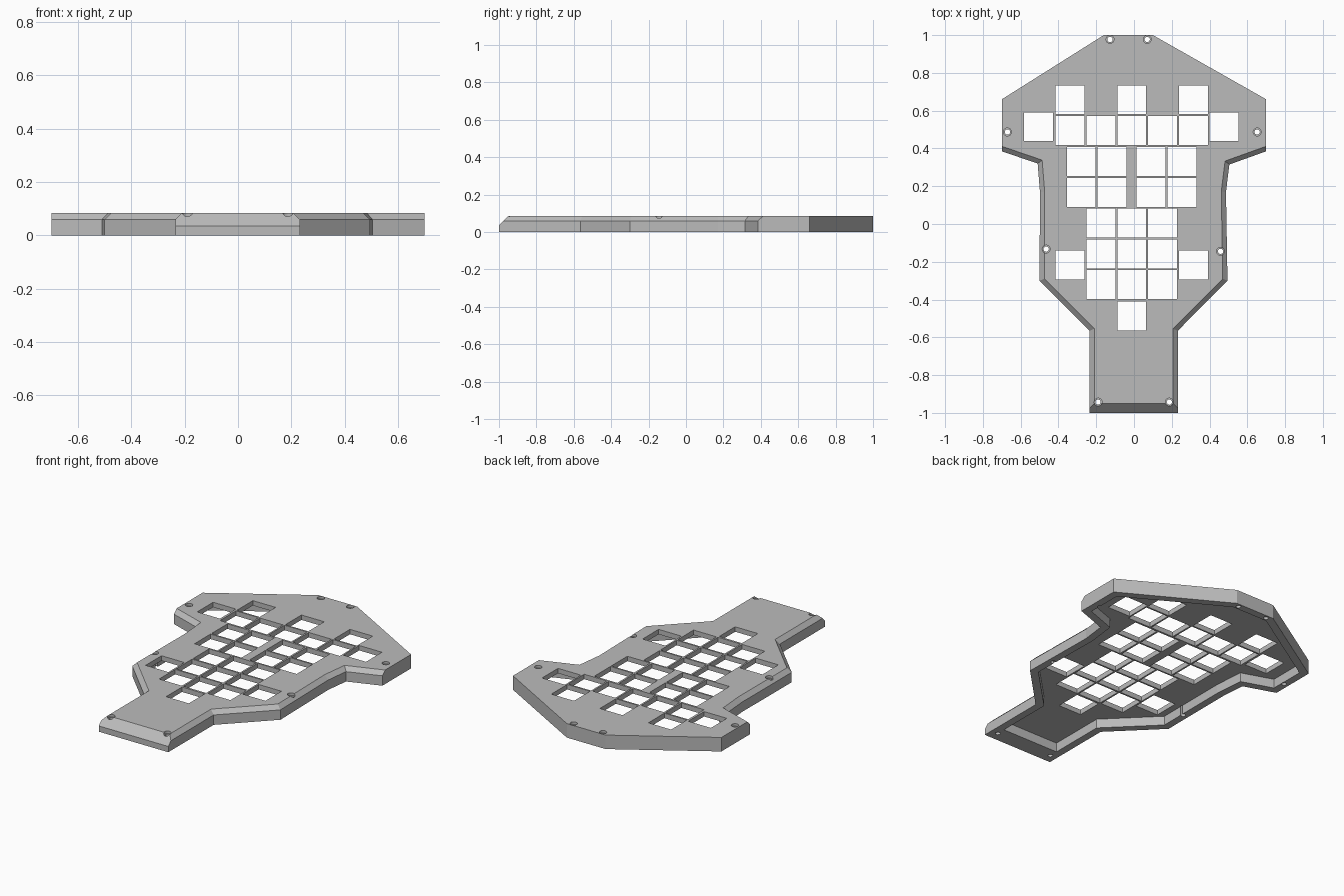
import bpy, bmesh
from mathutils import Vector, Matrix

HEIGHT, SHOULDER, PLATE_UNDERSIDE = 0.085, 0.06, 0.055
KEY, PITCH = 0.153, 0.163

cube = bpy.data.objects.get("Cube")
if cube:
    bpy.data.objects.remove(cube, do_unlink=True)

grey = bpy.data.materials.new("mid_grey")
grey.use_nodes = True
grey.diffuse_color = (0.5, 0.5, 0.5, 1)
grey.node_tree.nodes["Principled BSDF"].inputs["Base Color"].default_value = (0.5, 0.5, 0.5, 1)

# Outline, counter-clockwise from the front right corner; each corner starts an edge
# of the given kind
outline = [
    (-0.235, -1, "front"), (0.232, -1, "side"), (0.232, -0.565, "side"),
    (0.495, -0.3, "side"), (0.487, 0.17, "side"), (0.505, 0.315, "side"),
    (0.7, 0.385, "back"), (0.7, 0.66, "back"), (0.1, 1, "back"),
    (-0.16, 1, "back"), (-0.7, 0.66, "back"), (-0.7, 0.385, "side"),
    (-0.51, 0.32, "side"), (-0.498, 0.17, "side"), (-0.5, -0.3, "side"),
    (-0.235, -0.565, "side"),
]


def inset(offsets):
    """Move every outline edge inward by the offset of its kind."""
    pts = [Vector(p[:2]) for p in outline]
    lines = []
    for i, p in enumerate(pts):
        d = (pts[(i + 1) % len(pts)] - p).normalized()
        lines.append((p + Vector((-d.y, d.x)) * offsets[outline[i][2]], d))
    result = []
    for i, (q, e) in enumerate(lines):
        p, d = lines[i - 1]
        cross = d.x * e.y - d.y * e.x
        w = q - p
        result.append(p + d * ((w.x * e.y - w.y * e.x) / cross))
    return result


def new_object(name, bm):
    bmesh.ops.recalc_face_normals(bm, faces=bm.faces)
    mesh = bpy.data.meshes.new(name)
    bm.to_mesh(mesh)
    bm.free()
    obj = bpy.data.objects.new(name, mesh)
    bpy.context.collection.objects.link(obj)
    mesh.materials.append(grey)
    return obj


def loft(name, layers):
    """Closed solid through matching rings of (points, height)."""
    bm = bmesh.new()
    rings = [[bm.verts.new((p.x, p.y, z)) for p in pts] for pts, z in layers]
    n = len(rings[0])
    for low, high in zip(rings, rings[1:]):
        for i in range(n):
            j = (i + 1) % n
            bm.faces.new((low[i], low[j], high[j], high[i]))
    bm.faces.new(rings[0][::-1])
    bm.faces.new(rings[-1])
    return new_object(name, bm)


def add_box(bm, centre, size):
    bmesh.ops.create_cube(bm, size=1, matrix=Matrix.Translation(centre) @ Matrix.Diagonal((*size, 1)))


def add_cylinder(bm, x, y, low, high, radius):
    bmesh.ops.create_cone(bm, cap_ends=True, segments=24, radius1=radius, radius2=radius,
                          depth=high - low, matrix=Matrix.Translation((x, y, (low + high) / 2)))


def cut(target, cutter):
    cutter.hide_render = True
    mod = target.modifiers.new("cut", "BOOLEAN")
    mod.operation, mod.solver, mod.object = "DIFFERENCE", "EXACT", cutter
    bpy.context.view_layer.objects.active = target
    bpy.ops.object.modifier_apply(modifier=mod.name)
    bpy.data.objects.remove(cutter, do_unlink=True)


# Shell with bevelled sides and a straight back
base = inset({"front": 0, "side": 0, "back": 0})
top = inset({"front": 0, "side": 0.025, "back": 0})
shell = loft("case_top_shell", [(base, 0), (base, SHOULDER), (top, HEIGHT)])

# Hollow underside
hollow = inset({"front": 0.11, "side": 0.045, "back": 0.045})
cut(shell, loft("hollow_cutter", [(hollow, -0.1), (hollow, PLATE_UNDERSIDE)]))

# Broad slope along the front edge
bm = bmesh.new()
profile = [(-1.05, -0.015), (-0.9, 0.135), (-1.05, 0.135)]
wedge = bm.faces.new([bm.verts.new((-0.5, y, z)) for y, z in profile])
extruded = bmesh.ops.extrude_face_region(bm, geom=[wedge])["geom"]
bmesh.ops.translate(bm, vec=(1, 0, 0), verts=[v for v in extruded if isinstance(v, bmesh.types.BMVert)])
cut(shell, new_object("front_slope_cutter", bm))

# Square key openings: rows, thumb keys and outer keys
mid = -0.012
three = [mid - PITCH, mid, mid + PITCH]
keys = [(x, 0.658) for x in (mid - 2 * PITCH, mid, mid + 2 * PITCH)]
keys += [(mid + i * PITCH, 0.495) for i in range(-2, 3)]
keys += [(x, y) for y in (0.33, 0.167) for x in (-0.279, -0.116, 0.09, 0.254)]
keys += [(x, 0.005 - r * PITCH) for r in range(3) for x in three]
keys += [(-0.505, 0.515), (0.476, 0.515), (-0.338, -0.218), (0.314, -0.218), (mid, -0.487)]
bm = bmesh.new()
for x, y in keys:
    add_box(bm, (x, y, 0.05), (KEY, KEY, 0.3))
cut(shell, new_object("key_cutter", bm))

# Screw holes with a wider seat at the top
screws = [(-0.127, 0.977), (0.07, 0.977), (-0.67, 0.487), (0.652, 0.487),
          (-0.465, -0.133), (0.458, -0.145), (-0.19, -0.943), (0.187, -0.943)]
for name, low, radius in (("screw_seat_cutter", 0.07, 0.021), ("screw_hole_cutter", -0.1, 0.014)):
    bm = bmesh.new()
    for x, y in screws:
        add_cylinder(bm, x, y, low, 0.2, radius)
    cut(shell, new_object(name, bm))
